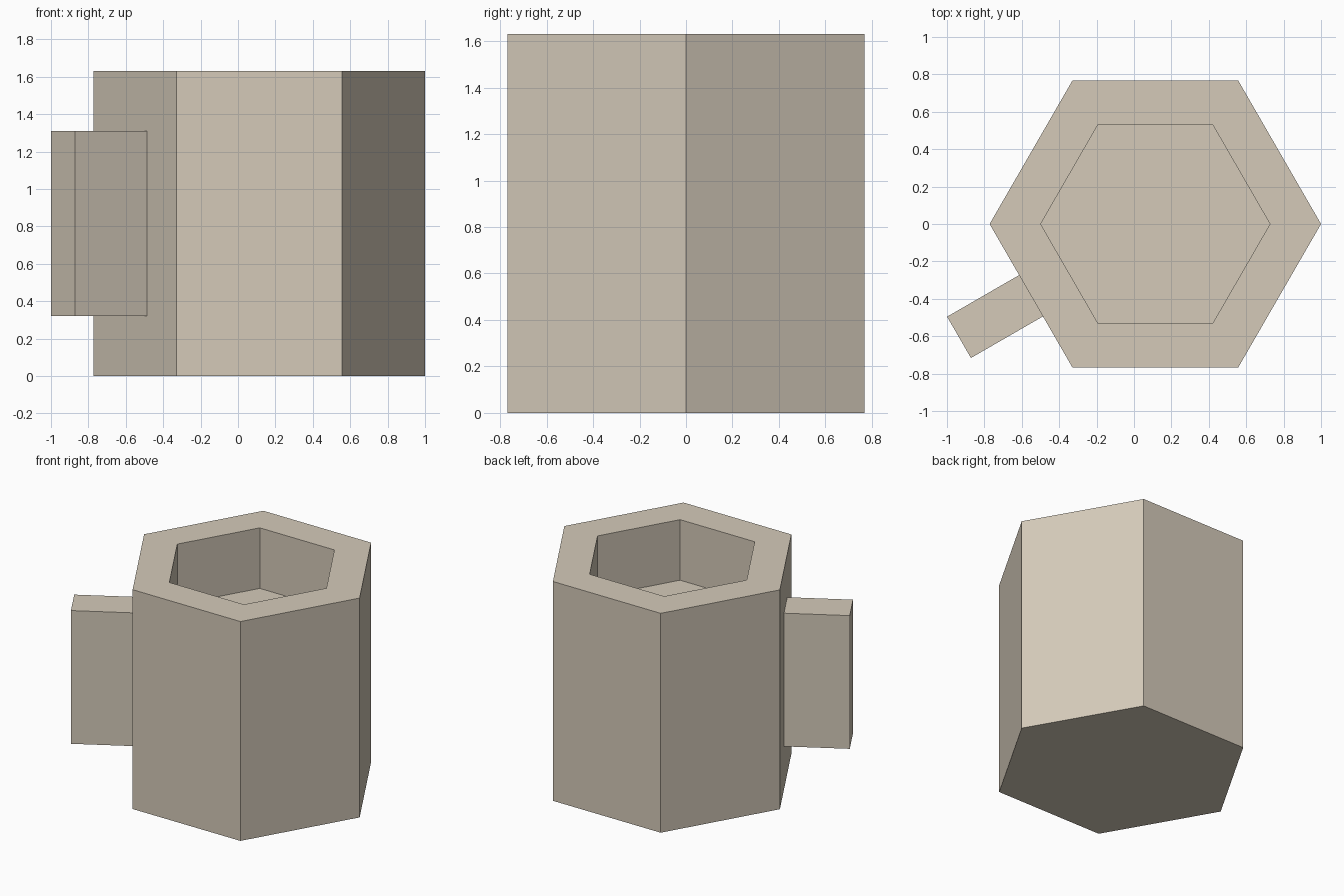
import bpy, bmesh
from math import radians
from mathutils import Matrix, Vector

cube = bpy.data.objects.get("Cube")
if cube:
    bpy.data.objects.remove(cube, do_unlink=True)

CENTER_X = 0.114
OUTER_R, INNER_R = 0.886, 0.613
HEIGHT, FLOOR_Z = 1.63, 1.18

clay = bpy.data.materials.new("warm_beige")
clay.use_nodes = True
color = (0.66, 0.59, 0.485, 1)
clay.diffuse_color = color
clay.node_tree.nodes["Principled BSDF"].inputs["Base Color"].default_value = color


def add_object(name, bm):
    mesh = bpy.data.meshes.new(name)
    bmesh.ops.recalc_face_normals(bm, faces=bm.faces)
    bm.to_mesh(mesh)
    bm.free()
    mesh.materials.append(clay)
    obj = bpy.data.objects.new(name, mesh)
    bpy.context.collection.objects.link(obj)
    return obj


# Hexagonal mug body: loft rings up the outside, over the rim and down inside
bm = bmesh.new()
rings = []
for radius, z in ((OUTER_R, 0), (OUTER_R, HEIGHT), (INNER_R, HEIGHT), (INNER_R, FLOOR_Z)):
    ring = []
    for i in range(6):
        corner = Matrix.Rotation(radians(60 * i), 3, "Z") @ Vector((radius, 0, z))
        ring.append(bm.verts.new(corner))
    rings.append(ring)
for low, high in zip(rings, rings[1:]):
    for i in range(6):
        j = (i + 1) % 6
        bm.faces.new((low[i], low[j], high[j], high[i]))
bm.faces.new(rings[0])
bm.faces.new(rings[-1])
body = add_object("mug_body", bm)
body.location.x = CENTER_X

# Solid block handle, sticking out square to one side of the hexagon
near, far, width = 0.76, 1.212, 0.255
bottom, top = 0.32, 1.31
bm = bmesh.new()
bmesh.ops.create_cube(bm, size=1)
bmesh.ops.scale(bm, vec=(far - near, width, top - bottom), verts=bm.verts)
bmesh.ops.translate(bm, vec=((near + far) / 2, 0, (top + bottom) / 2), verts=bm.verts)
handle = add_object("handle", bm)
handle.location.x = CENTER_X
handle.rotation_euler.z = radians(210)
